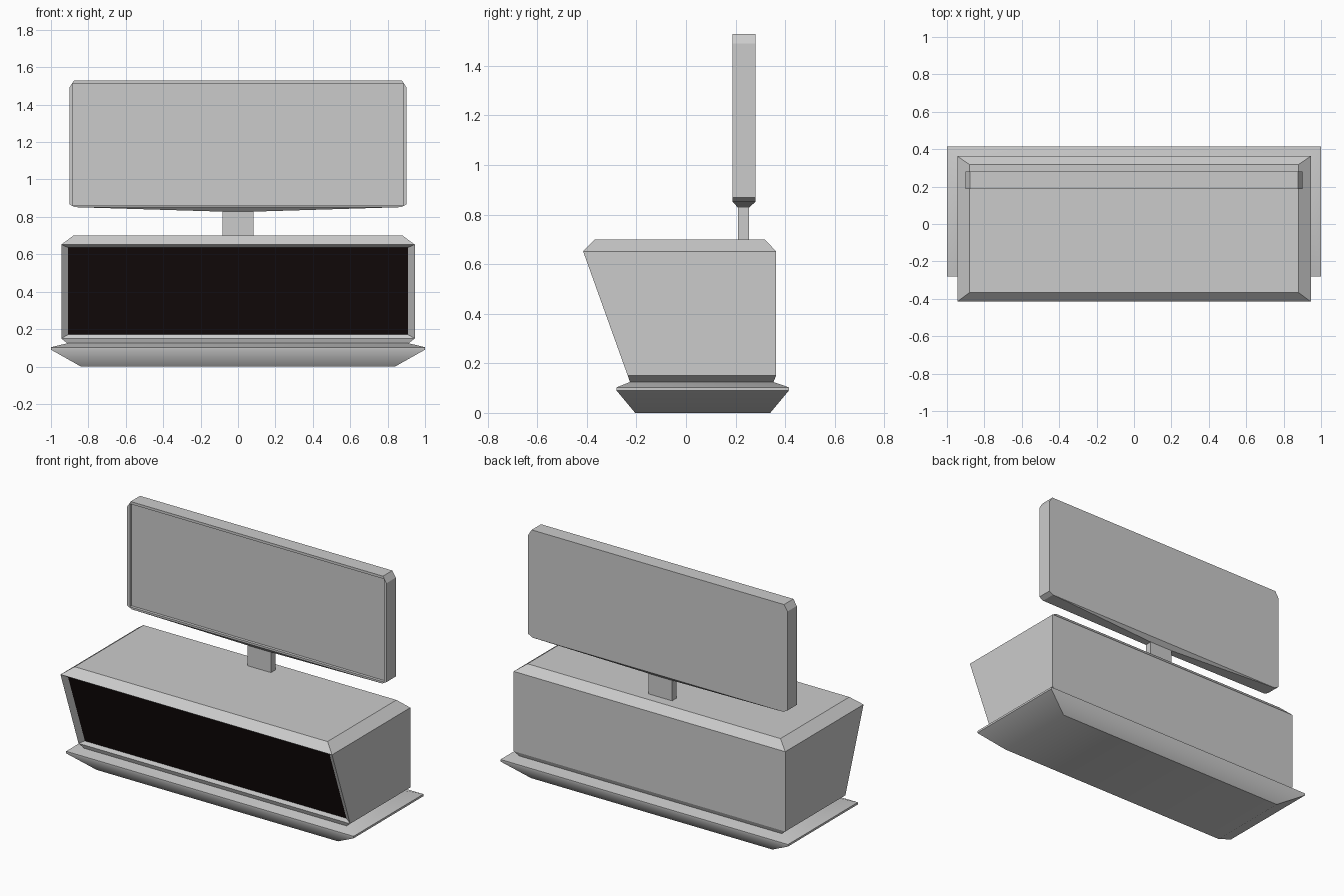
import bpy, math

if "Cube" in bpy.data.objects:
    bpy.data.objects.remove(bpy.data.objects["Cube"])


def make_object(name, verts, faces):
    mesh = bpy.data.meshes.new(name)
    mesh.from_pydata(verts, [], faces)
    mesh.update()
    obj = bpy.data.objects.new(name, mesh)
    bpy.context.collection.objects.link(obj)
    return obj


def loft(name, rings, skip=()):
    """Skin equal-length rings and cap both ends."""
    n = len(rings[0])
    verts = [p for ring in rings for p in ring]
    faces = [tuple(range(n))[::-1], tuple(range(len(verts) - n, len(verts)))]
    for r in range(len(rings) - 1):
        for i in range(n):
            if (r, i) not in skip:
                j = (i + 1) % n
                faces.append((r * n + i, r * n + j, (r + 1) * n + j, (r + 1) * n + i))
    return make_object(name, verts, faces)


def rect(x, y0, y1, z):
    return [(-x, y0, z), (x, y0, z), (x, y1, z), (-x, y1, z)]


def front_rect(x, z0, z1, y0, y1):
    """Front-facing rectangle whose bottom sits at y0 and top at y1."""
    return [(-x, y0, z0), (x, y0, z0), (x, y1, z1), (-x, y1, z1)]


# Flared base tray
base = loft("base", [rect(0.84, -0.205, 0.34, 0), rect(1.0, -0.28, 0.415, 0.09),
                     rect(1.0, -0.28, 0.415, 0.103), rect(0.91, -0.225, 0.352, 0.125)])

# Body with overhanging front, left open for the display recess
loft("body", [rect(0.91, -0.225, 0.352, 0.122), rect(0.945, -0.235, 0.363, 0.15),
              rect(0.945, -0.415, 0.363, 0.652), rect(0.88, -0.367, 0.318, 0.70)],
     skip={(1, 0)})

# Sloped frame around the display
screen_ring = front_rect(0.91, 0.17, 0.637, -0.222, -0.39)
outer = front_rect(0.945, 0.15, 0.652, -0.235, -0.415)
make_object("display_frame", outer + screen_ring,
            [(i, (i + 1) % 4, (i + 1) % 4 + 4, i + 4) for i in range(4)])

# Dark display
screen = make_object("display", screen_ring, [(0, 1, 2, 3)])
dark = bpy.data.materials.new("dark_display")
dark.diffuse_color = (0.008, 0.004, 0.004, 1)
dark.use_nodes = True
dark.node_tree.nodes["Principled BSDF"].inputs["Base Color"].default_value = dark.diffuse_color
screen.data.materials.append(dark)

# Upper panel: chamfered outline with a recessed rectangular front
outline = [(-0.873, 0.852), (0.873, 0.852), (0.902, 0.868), (0.902, 1.49),
           (0.878, 1.528), (-0.878, 1.528), (-0.902, 1.49), (-0.902, 0.868)]
inner = [(x, z) for x, z in ((-0.884, 0.864), (0.884, 0.864), (0.884, 0.864), (0.884, 1.512),
                             (0.884, 1.512), (-0.884, 1.512), (-0.884, 1.512), (-0.884, 0.864))]
panel = loft("upper_panel", [[(x, y, z) for x, z in ring] for ring, y in
                             ((outline, 0.28), (outline, 0.187), (inner, 0.187), (inner, 0.205))])

# Shallow taper under the panel leading into the stem
loft("panel_underside", [rect(0.082, 0.21, 0.255, 0.828), rect(0.873, 0.187, 0.28, 0.852)])

# Stem joining panel and body
loft("stem", [rect(0.082, 0.21, 0.255, 0.69), rect(0.082, 0.21, 0.255, 0.83)])

# Merge doubled corners and make normals consistent
import bmesh
for obj in (panel, ):
    bm = bmesh.new()
    bm.from_mesh(obj.data)
    bmesh.ops.remove_doubles(bm, verts=bm.verts, dist=1e-5)
    bmesh.ops.recalc_face_normals(bm, faces=bm.faces)
    bm.to_mesh(obj.data)
    bm.free()

# Soft shading on the base rim
bpy.context.view_layer.objects.active = base
base.select_set(True)
bpy.ops.object.shade_smooth_by_angle(angle=math.radians(45))
